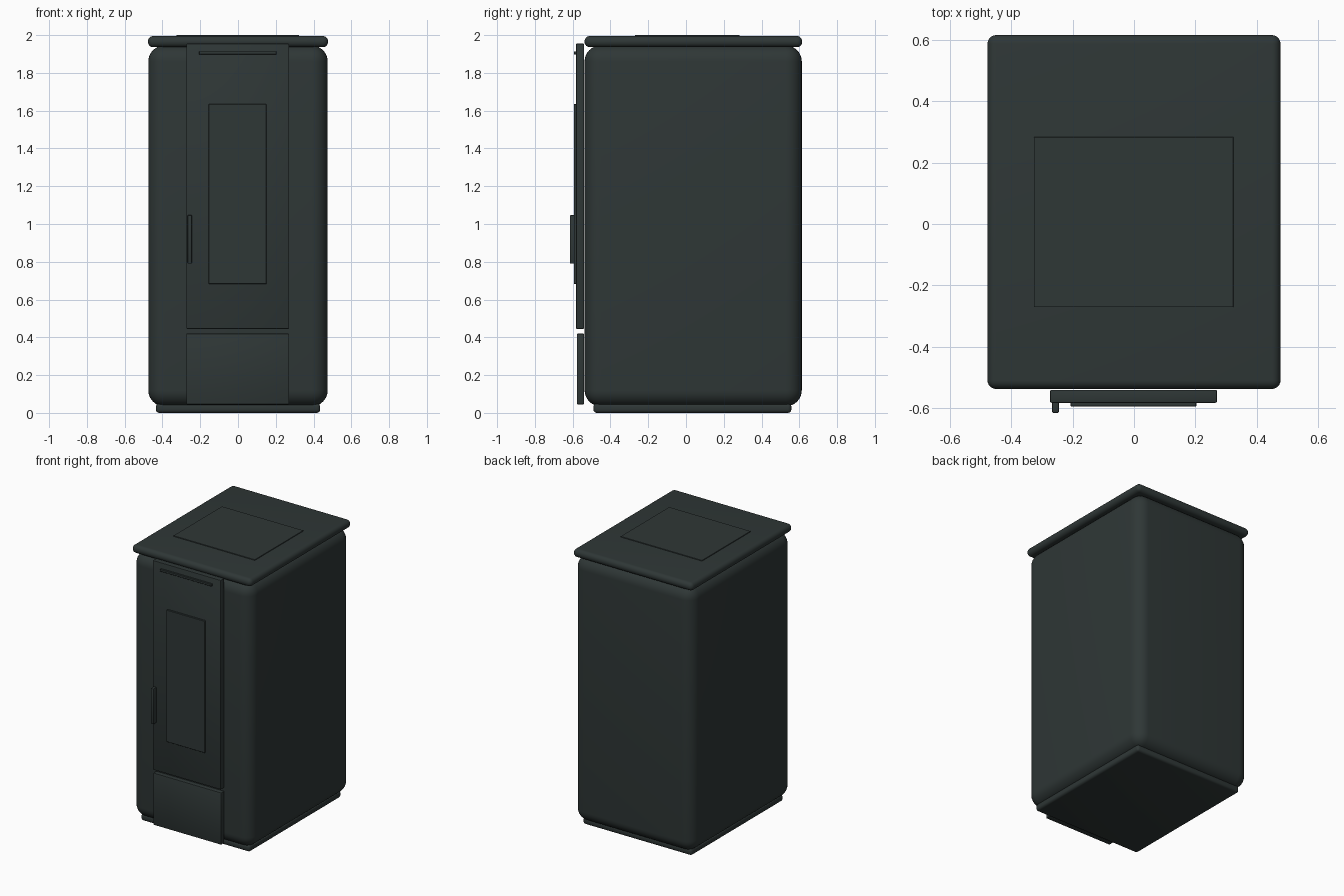
import bpy
import math

if "Cube" in bpy.data.objects:
    bpy.data.objects.remove(bpy.data.objects["Cube"])

enamel = bpy.data.materials.new("dark_green_grey")
enamel.diffuse_color = (0.028, 0.038, 0.037, 1.0)
enamel.use_nodes = True
enamel.node_tree.nodes["Principled BSDF"].inputs["Base Color"].default_value = enamel.diffuse_color


def rounded_box(name, x, y, z, radius, segments):
    """Box spanning the given (min, max) ranges with rounded edges."""
    spans = (x, y, z)
    centre = [(a + b) / 2 for a, b in spans]
    bpy.ops.mesh.primitive_cube_add(size=1, location=centre)
    ob = bpy.context.object
    ob.name = name
    ob.scale = [b - a for a, b in spans]
    bpy.ops.object.transform_apply(location=False, rotation=False, scale=True)
    bevel = ob.modifiers.new("rounding", 'BEVEL')
    bevel.width = radius
    bevel.segments = segments
    bpy.ops.object.modifier_apply(modifier=bevel.name)
    bpy.ops.object.shade_smooth_by_angle(angle=math.radians(35))
    ob.data.materials.append(enamel)
    return ob


# Cabinet: plinth, body and overhanging lid
rounded_box("plinth", (-0.435, 0.435), (-0.49, 0.558), (0.0, 0.05), 0.018, 4)
rounded_box("body", (-0.475, 0.475), (-0.537, 0.613), (0.035, 1.945), 0.085, 8)
rounded_box("lid", (-0.477, 0.477), (-0.537, 0.615), (1.936, 1.995), 0.028, 6)
rounded_box("top_plate", (-0.326, 0.324), (-0.271, 0.283), (1.985, 2.0), 0.001, 1)

# Front: fire door and lower drawer panel
rounded_box("door", (-0.273, 0.27), (-0.582, -0.54), (0.445, 1.955), 0.004, 2)
rounded_box("lower_panel", (-0.273, 0.27), (-0.577, -0.54), (0.045, 0.42), 0.004, 2)

# Door fittings: window, vent strip and handle
rounded_box("window", (-0.155, 0.15), (-0.594, -0.575), (0.682, 1.634), 0.002, 1)
rounded_box("vent_strip", (-0.207, 0.203), (-0.594, -0.575), (1.897, 1.914), 0.002, 1)
rounded_box("handle", (-0.267, -0.244), (-0.615, -0.575), (0.79, 1.047), 0.005, 2)
